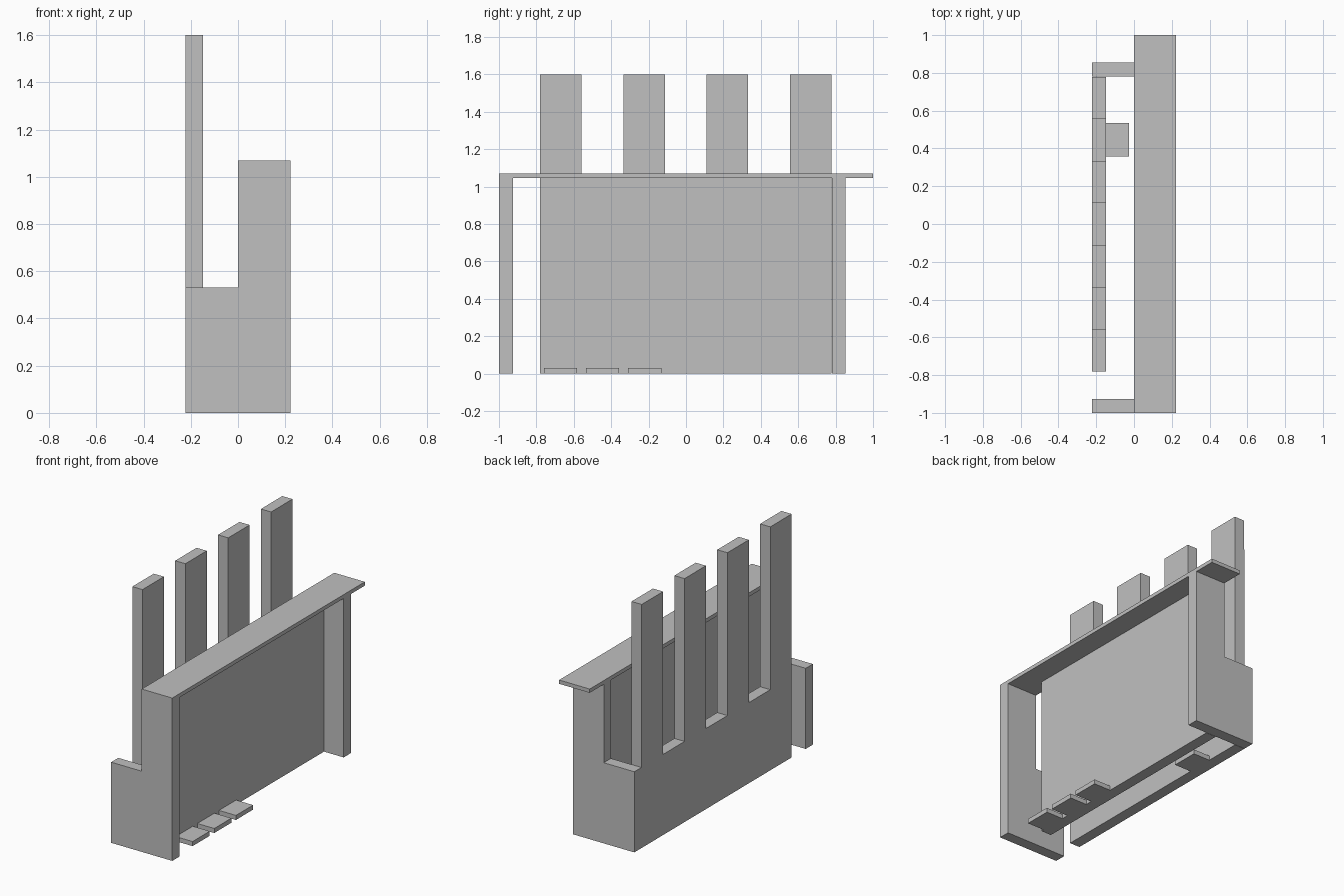
import bpy
import bmesh

default = bpy.data.objects.get("Cube")
if default:
    bpy.data.objects.remove(default, do_unlink=True)

GREY = (0.53, 0.53, 0.53, 1.0)
grey = bpy.data.materials.new("plain grey")
grey.use_nodes = True
grey.diffuse_color = GREY
grey.node_tree.nodes["Principled BSDF"].inputs["Base Color"].default_value = GREY

HALF = 0.222     # half the overall depth
BOARD = 0.074    # board thickness
LOW, HIGH, TOP = 0.53, 1.045, 1.6


def prism(name, outline, direction):
    """Extrude a flat outline along a direction into a closed solid."""
    bm = bmesh.new()
    face = bm.faces.new([bm.verts.new(p) for p in outline])
    result = bmesh.ops.extrude_face_region(bm, geom=[face])
    verts = [v for v in result["geom"] if isinstance(v, bmesh.types.BMVert)]
    bmesh.ops.translate(bm, verts=verts, vec=direction)
    bmesh.ops.recalc_face_normals(bm, faces=bm.faces)
    mesh = bpy.data.meshes.new(name)
    bm.to_mesh(mesh)
    bm.free()
    mesh.materials.append(grey)
    obj = bpy.data.objects.new(name, mesh)
    bpy.context.collection.objects.link(obj)
    return obj


def box(name, x0, x1, y0, y1, z0, z1):
    outline = [(x0, y0, z0), (x1, y0, z0), (x1, y1, z0), (x0, y1, z0)]
    return prism(name, outline, (0, 0, z1 - z0))


# Stepped end panels
step = [(-HALF, 0), (HALF, 0), (HALF, HIGH), (0, HIGH), (0, LOW), (-HALF, LOW)]
for name, y in (("front_end_panel", -1.0), ("back_end_panel", 0.78)):
    prism(name, [(x, y, z) for x, z in step], (0, BOARD, 0))

# Counter top and the upright wall beneath it
box("counter_top", 0, HALF, -1, 1, HIGH, 1.07)
box("counter_wall", 0.005, 0.079, -0.78, 0.778, 0, HIGH)

# Rear board with four tall slats, cut as one comb outline
comb = [(-0.78, 0), (0.778, 0)]
for i in reversed(range(4)):
    y0 = -0.78 + i * 0.445
    y1 = y0 + 0.222
    comb += [(y1, TOP), (y0, TOP)]
    if i:
        comb += [(y0, LOW), (y0 - 0.223, LOW)]
prism("slatted_back_board", [(-HALF, y, z) for y, z in comb], (BOARD, 0, 0))

# Small floor plates on the wall and the back board
for i in range(3):
    y = -0.76 + i * 0.225
    box(f"floor_plate_{i + 1}", 0.079, 0.202, y, y + 0.178, 0, 0.03)
box("inner_floor_plate", BOARD - HALF, -0.026, 0.358, 0.535, 0, 0.03)
